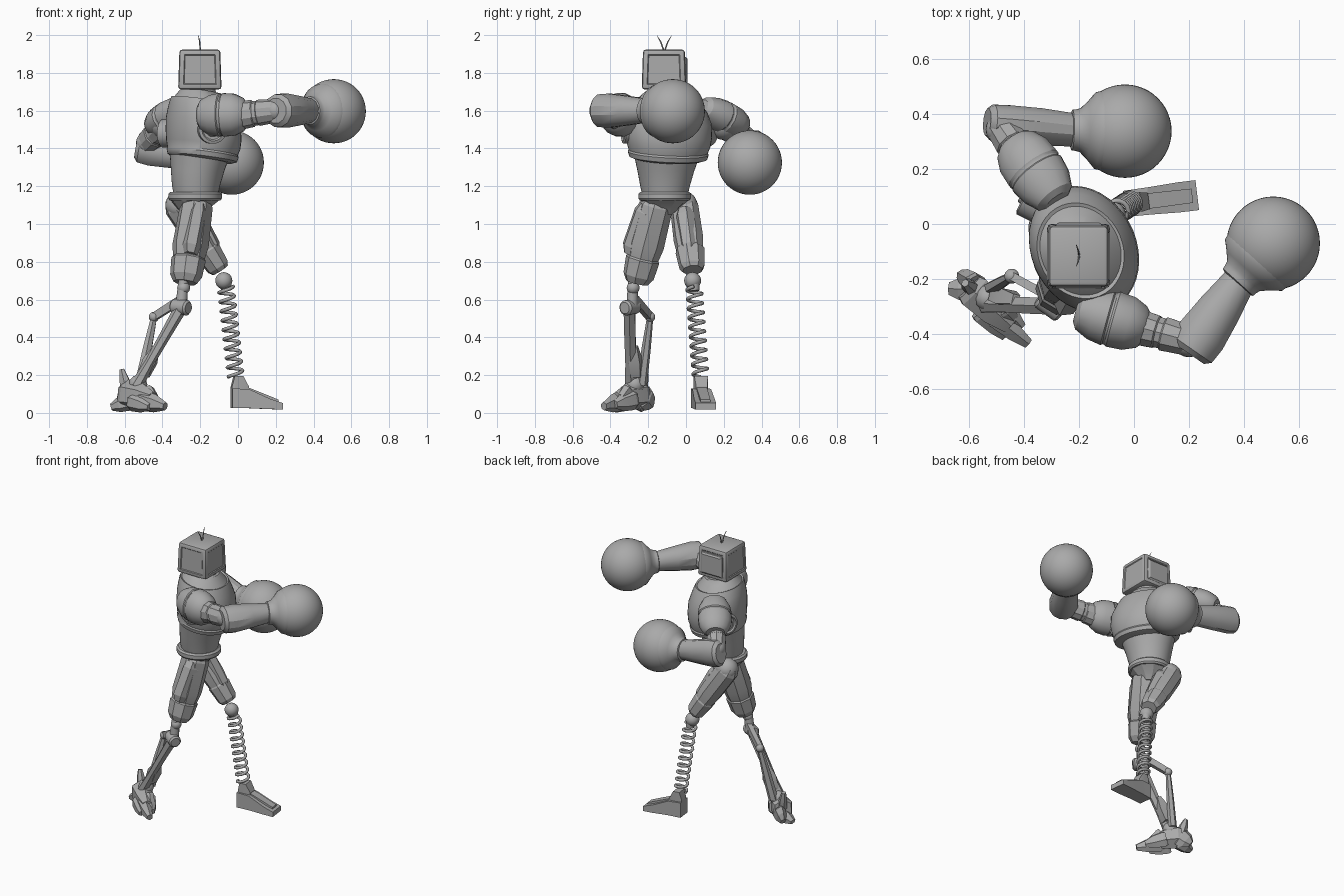
import bpy, bmesh, math
from mathutils import Vector, Matrix

if "Cube" in bpy.data.objects:
    bpy.data.objects.remove(bpy.data.objects["Cube"], do_unlink=True)

metal = bpy.data.materials.new("plain_grey")
metal.use_nodes = True
GREY = (0.4, 0.4, 0.4, 1)
metal.diffuse_color = GREY
metal.node_tree.nodes["Principled BSDF"].inputs["Base Color"].default_value = GREY


def smooth(ob, angle):
    bpy.ops.object.select_all(action='DESELECT')
    ob.select_set(True)
    bpy.context.view_layer.objects.active = ob
    if ob.type == 'CURVE':
        bpy.ops.object.convert(target='MESH')
    bpy.ops.object.shade_smooth_by_angle(angle=math.radians(angle))


def finish(name, bm, angle=35):
    bmesh.ops.recalc_face_normals(bm, faces=bm.faces)
    mesh = bpy.data.meshes.new(name)
    bm.to_mesh(mesh)
    bm.free()
    ob = bpy.data.objects.new(name, mesh)
    bpy.context.collection.objects.link(ob)
    mesh.materials.append(metal)
    smooth(ob, angle)


def loft(name, sections, u, v, n=32, angle=35):
    """Skin elliptical sections (centre, ru, rv) lying in the plane of u and v."""
    bm = bmesh.new()
    grow = 1 / math.cos(math.pi / n)
    rings = []
    for c, ru, rv in sections:
        ring = []
        for i in range(n):
            a = 2 * math.pi * (i + 0.5) / n
            ring.append(bm.verts.new(c + u * (ru * grow * math.cos(a)) + v * (rv * grow * math.sin(a))))
        rings.append(ring)
    for lo, hi in zip(rings, rings[1:]):
        for i in range(n):
            j = (i + 1) % n
            bm.faces.new((lo[i], lo[j], hi[j], hi[i]))
    bm.faces.new(rings[0][::-1])
    bm.faces.new(rings[-1])
    finish(name, bm, angle)


def limb(name, p, q, profile, n=16, angle=35):
    """Loft along p to q; profile rows are (t, horizontal radius, other radius)."""
    p, q = Vector(p), Vector(q)
    d = (q - p).normalized()
    u = d.cross(Vector((0, 0, 1)))
    u = u.normalized() if u.length > 0.05 else Vector((1, 0, 0))
    v = u.cross(d).normalized()
    loft(name, [(p.lerp(q, t), a, b) for t, a, b in profile], u, v, n, angle)


def rod(name, p, q, r, r2, n=12):
    limb(name, p, q, [(0, r, r), (1, r2, r2)], n)


def ball(name, c, r, seg=24):
    bm = bmesh.new()
    bmesh.ops.create_uvsphere(bm, u_segments=seg, v_segments=seg // 2, radius=r,
                              matrix=Matrix.Translation(c))
    finish(name, bm, 60)


# Torso, turned so the chest faces between +x and +y
lateral, facing = Vector((0.44, -0.9, 0)), Vector((0.9, 0.44, 0))


def body(name, rows, n=40, angle=35, lean=0.0):
    loft(name, [(Vector((-0.2, -0.1, z)) + facing * off, a, b) for z, a, b, off in rows],
         lateral, facing - Vector((0, 0, lean)), n, angle)


body("chest", [(1.34, .18, .155, .005), (1.35, .212, .175, .012), (1.375, .22, .182, .014), (1.385, .216, .178, .014),
               (1.42, .228, .187, .018), (1.47, .237, .19, .02), (1.54, .235, .187, .018), (1.6, .212, .172, .012),
               (1.64, .185, .16, .008), (1.655, .178, .153, .006), (1.65, .165, .143, .006),
               (1.68, .135, .12, .004), (1.705, .1, .1, 0)], lean=.15)
body("abdomen", [(1.15, .12, .115, -.025), (1.2, .132, .125, -.025), (1.28, .152, .138, -.015), (1.37, .18, .155, 0)])
body("belt", [(1.125, .13, .135, -.03), (1.135, .138, .142, -.03), (1.16, .138, .142, -.03), (1.17, .128, .13, -.03)])
body("pelvis", [(1.05, .04, .06, -.04), (1.09, .085, .09, -.04), (1.13, .125, .13, -.03)], 10, 20)
body("neck", [(1.66, .095, .095, 0), (1.7, .082, .082, 0), (1.74, .078, .078, 0)])

# Boxy head with shallow framed sides
bm = bmesh.new()
bmesh.ops.create_cube(bm, size=1)
for vert in bm.verts:
    taper = 0.94 if vert.co.z > 0 else 1
    vert.co = Vector((-.202 + vert.co.x * .23 * taper, -.117 + vert.co.y * .235 * taper, 1.818 + vert.co.z * .212))
bm.normal_update()
bmesh.ops.bevel(bm, geom=bm.edges[:], offset=0.016, segments=2, affect='EDGES', profile=0.5)
bmesh.ops.recalc_face_normals(bm, faces=bm.faces)
for depth, thick in ((0, .016), (-.005, .006)):
    bm.normal_update()
    sides = [f for f in bm.faces if f.calc_area() > .01 and abs(f.normal.z) < .3]
    bmesh.ops.inset_individual(bm, faces=sides, thickness=thick, depth=depth)
finish("head", bm, 25)
loft("head_back_cover", [(Vector((-.2, y, 1.81)), r, r * .9) for y, r in ((-.02, .085), (.0, .082), (.008, .07))],
     Vector((1, 0, 0)), Vector((0, 0, 1)), 4, 25)
for side, s in (("right", -1), ("left", 1)):
    base, mid, tip = [(x, -.115 + s * y, z) for x, y, z in
                      ((-.2, .003, 1.92), (-.203, .019, 1.965), (-.21, .039, 1.998))]
    rod("antenna_" + side, base, mid, .0035, .003, 6)
    rod("antenna_tip_" + side, mid, tip, .003, .001, 6)

# Arms: layered shoulder pad, upper arm, forearm, cuff and round glove
PAD = [(0, .45, .45), (.06, .7, .7), (.25, .92, .92), (.45, 1, 1), (.47, .95, .95),
       (.5, .95, .95), (.53, 1, 1), (.75, .96, .96), (.93, .76, .76), (1, .55, .55)]


def arm(side, pad_a, pad_b, pad_r, socket, elbow, fore_a, fore_w, wrist, glove):
    limb(side + "_shoulder_pad", pad_a, pad_b, [(t, a * pad_r[0], b * pad_r[1]) for t, a, b in PAD], 16, 28)
    ball(side + "_shoulder_joint", socket, .085)
    limb(side + "_upper_arm", socket, elbow,
         [(0, .07, .078), (.5, .06, .068), (.52, .056, .062), (.6, .056, .062), (.62, .062, .066), (1, .055, .06)], 10, 25)
    ball(side + "_elbow_joint", elbow, .06)
    limb(side + "_forearm", fore_a, wrist,
         [(0, fore_w * .72, .065), (.06, fore_w * .95, .086), (.25, fore_w, .09),
          (.6, fore_w * .5 + .034, .078), (1, .06, .062)], 12, 30)
    w, g = Vector(wrist), Vector(glove)
    limb(side + "_glove_cuff", w, w.lerp(g, .55),
         [(-.15, .06, .06), (-.1, .074, .074), (.05, .076, .076), (.2, .08, .08), (.45, .105, .105), (.75, .14, .14), (1, .145, .145)], 32, 50)
    ball(side + "_glove", glove, .17, 48)


arm("front", (-.21, -.31, 1.575), (.045, -.38, 1.58), (.103, .115), (-.04, -.36, 1.57), (.2, -.425, 1.6),
    (.2, -.472, 1.6), .092, (.385, -.205, 1.6), (.507, -.07, 1.597))
arm("rear", (-.28, .085, 1.62), (-.44, .3, 1.51), (.108, .088), (-.38, .2, 1.53), (-.48, .345, 1.43),
    (-.535, .372, 1.415), .068, (-.215, .342, 1.345), (-.033, .338, 1.325))

# Round sockets under the front and rear shoulder pads
for name, p, q in (("front_socket", (-.15, -.25, 1.5), (-.13, -.345, 1.5)),
                   ("rear_socket", (-.31, .06, 1.48), (-.41, .11, 1.48))):
    limb(name, p, q, [(0, .075, .075), (.85, .075, .075), (.9, .06, .06), (.82, .052, .052), (.82, .038, .038), (1, .03, .03)], 24)

# Front leg: armoured thigh, knee ball, strut shin
limb("front_thigh", (-.215, -.15, 1.13), (-.28, -.26, .69),
     [(0, .06, .06), (.08, .08, .085), (.55, .09, .088), (.7, .08, .077), (.72, .086, .084), (.92, .08, .076), (1, .06, .055)], 8, 20)
limb("front_thigh_plate", (-.2, -.205, 1.1), (-.25, -.295, .84),
     [(0, .03, .04), (.15, .042, .055), (.85, .042, .055), (1, .03, .035)], 6, 15)
ball("front_hip_joint", (-.22, -.16, 1.1), .075)
ball("front_knee_ball", (-.288, -.28, .662), .034)
rod("front_knee_link", (-.288, -.28, .72), (-.3, -.285, .57), .024, .03)
limb("front_knee_hinge", (-.345, -.265, .565), (-.262, -.325, .555),
     [(0, .03, .03), (.1, .04, .04), (.9, .04, .04), (1, .03, .03)], 20)
limb("front_shin_main", (-.3, -.3, .56), (-.54, -.29, .14),
     [(0, .03, .03), (.3, .03, .026), (.7, .028, .022), (1, .032, .03)], 6, 20)
limb("front_shin_upper_link", (-.3, -.27, .6), (-.445, -.19, .508), [(0, .016, .022), (1, .015, .02)], 4)
ball("front_shin_joint", (-.445, -.19, .508), .027)
limb("front_shin_lower_link", (-.445, -.19, .505), (-.52, -.235, .15),
     [(0, .014, .016), (.45, .02, .024), (1, .024, .028)], 6, 20)
limb("front_calf_plate", (-.43, -.275, .35), (-.5, -.26, .2), [(0, .018, .014), (.5, .03, .035), (1, .024, .03)], 4)

# Clawed front foot
WEDGE = [(0, .85, .85), (.12, 1, 1), (.6, .88, .85), (1, .5, .4)]
CLAWS = [((-.6, -.23, .1), (-.45, -.37, .08), .062, .07),
         ((-.52, -.33, .07), (-.385, -.435, .035), .036, .048),
         ((-.5, -.27, .075), (-.41, -.375, .045), .034, .05),
         ((-.57, -.32, .06), (-.47, -.41, .03), .03, .042),
         ((-.57, -.24, .06), (-.672, -.235, .03), .045, .04),
         ((-.57, -.22, .09), (-.63, -.185, .04), .034, .06),
         ((-.585, -.24, .1), (-.615, -.215, .23), .026, .03),
         ((-.48, -.31, .13), (-.43, -.36, .06), .03, .025)]
for p, q, a, b in CLAWS:
    limb("front_foot_claw", p, q, [(t, a * s, b * w) for t, s, w in WEDGE], 6, 15)
ball("front_ankle", (-.53, -.27, .15), .05, 12)

# Rear leg: thigh, knee ball, coil spring
limb("rear_thigh", (-.34, -.015, 1.13), (-.095, .035, .755),
     [(0, .05, .05), (.1, .07, .072), (.55, .074, .07), (.7, .068, .062), (.72, .073, .067), (.95, .064, .058), (1, .05, .045)], 8, 20)
limb("rear_thigh_plate", (-.24, -.01, 1.08), (-.12, .02, .85),
     [(0, .03, .03), (.15, .045, .04), (.85, .04, .04), (1, .025, .025)], 6, 15)
ball("rear_hip_joint", (-.31, -.015, 1.1), .075)
ball("rear_knee_ball", (-.075, .035, .7), .045)
top, bottom = Vector((-.066, .042, .68)), Vector((-.012, .077, .195))
limb("spring_cup", top, top.lerp(bottom, .07), [(0, .03, .03), (1, .026, .026)], 16)
axis = (bottom - top).normalized()
su = axis.cross(Vector((0, 1, 0))).normalized()
sv = axis.cross(su)
turns, steps = 9.5, 14
count = int(turns * steps)
curve = bpy.data.curves.new("spring", 'CURVE')
curve.dimensions, curve.bevel_depth, curve.bevel_resolution, curve.use_fill_caps = '3D', .0095, 2, True
spline = curve.splines.new('POLY')
spline.points.add(count)
for i, pt in enumerate(spline.points):
    a = 2 * math.pi * i / steps
    pos = top.lerp(bottom, .03 + .97 * i / count) + (su * math.cos(a) + sv * math.sin(a)) * .039
    pt.co = (*pos, 1)
curve.materials.append(metal)
spring = bpy.data.objects.new("spring", curve)
bpy.context.collection.objects.link(spring)
smooth(spring, 50)

# Rear foot: sloping wedge with a raised ridge and ankle block
fwd = Vector((.99, .12, 0))
side, up = Vector((-.12, .99, 0)), Vector((0, 0, 1))


def wedge(name, rows):
    loft(name, [(Vector((-.035, .073, (lo + hi) / 2)) + fwd * x, w, (hi - lo) / 2) for x, w, lo, hi in rows],
         side, up, 4, 15)


wedge("rear_foot", [(0, .048, .025, .13), (.09, .05, .025, .125), (.2, .055, .02, .075), (.268, .055, .018, .052)])
wedge("rear_foot_ridge", [(.06, .028, .1, .145), (.12, .028, .08, .122), (.25, .026, .04, .07)])
wedge("rear_ankle", [(.0, .03, .1, .14), (.015, .036, .1, .195), (.06, .036, .1, .195), (.09, .03, .1, .14)])
